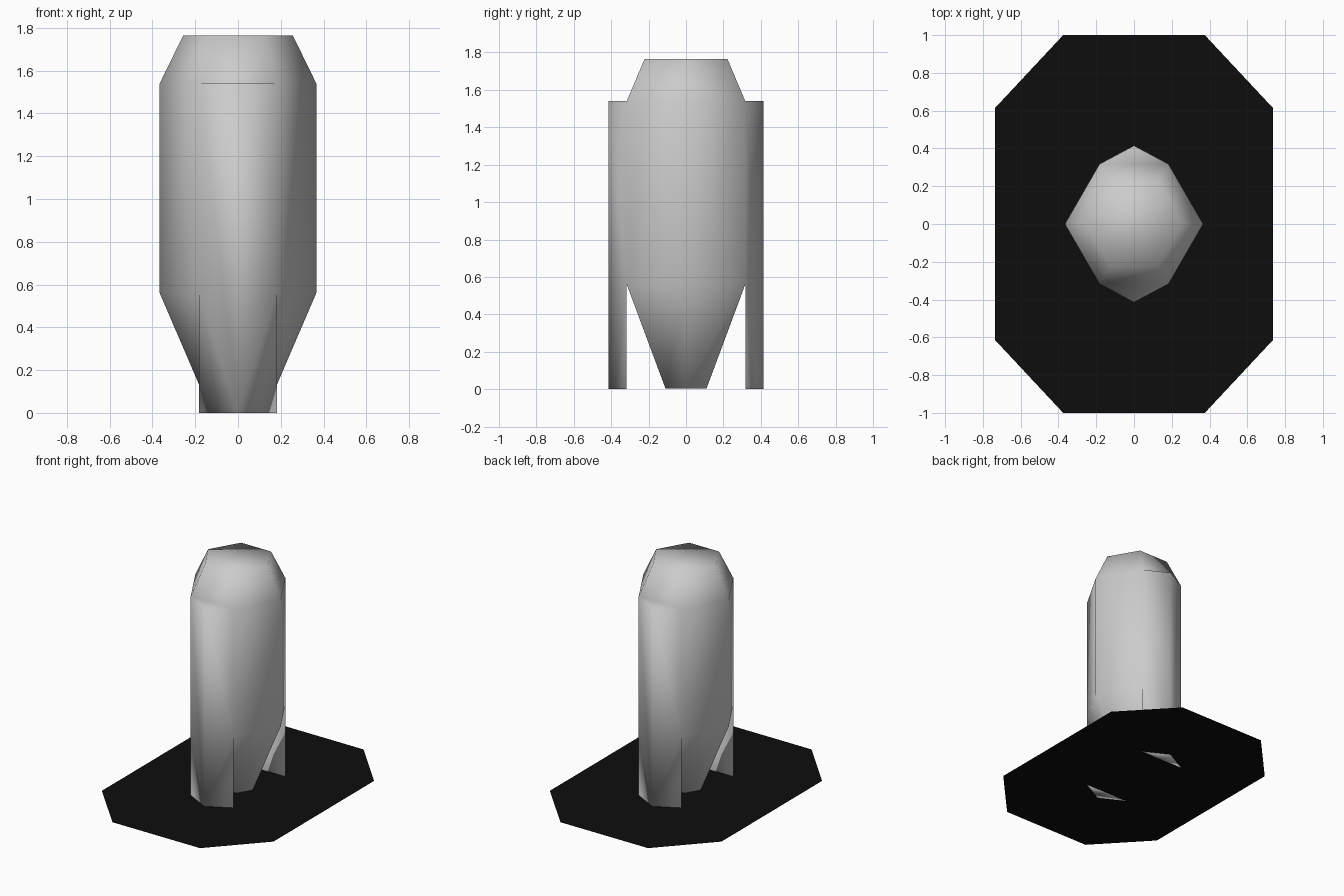
import bpy, bmesh
from math import cos, sin, pi

cube = bpy.data.objects.get("Cube")
if cube:
    bpy.data.objects.remove(cube, do_unlink=True)


def material(name, value):
    mat = bpy.data.materials.new(name)
    mat.use_nodes = True
    col = (value, value, value, 1)
    mat.diffuse_color = col
    mat.node_tree.nodes["Principled BSDF"].inputs["Base Color"].default_value = col
    return mat


def finish(bm, name, mat):
    bmesh.ops.recalc_face_normals(bm, faces=bm.faces)
    mesh = bpy.data.meshes.new(name)
    bm.to_mesh(mesh)
    bm.free()
    mesh.materials.append(mat)
    obj = bpy.data.objects.new(name, mesh)
    bpy.context.collection.objects.link(obj)
    return obj


grey = material("light grey", 0.6)
black = material("black", 0.004)

SIDES = 6
FLAT_SIDES = (1, 4)       # the back and front sides carry the fins
FIN_Y = 0.415

# Six-sided hull: tapered foot, straight walls, chamfered top
bm = bmesh.new()
profile = [(0.127, 0.004), (0.366, 0.56), (0.366, 1.54), (0.256, 1.765)]
rings = [[bm.verts.new((r * cos(i * pi / 3), r * sin(i * pi / 3), z))
          for i in range(SIDES)] for r, z in profile]
bm.faces.new(rings[0])
bm.faces.new(rings[-1])
for level, (low, high) in enumerate(zip(rings, rings[1:])):
    for i in range(SIDES):
        if level == 1 and i in FLAT_SIDES:
            continue
        j = (i + 1) % SIDES
        bm.faces.new((low[i], low[j], high[j], high[i]))

# Triangular fins welded to the front and back walls, reaching the ground
for i in FLAT_SIDES:
    y = FIN_Y if i == 1 else -FIN_Y
    tip_low = bm.verts.new((0, y, 0))
    tip_high = bm.verts.new((0, y, 1.54))
    mids = rings[1][i], rings[1][i + 1]
    tops = rings[2][i], rings[2][i + 1]
    feet = [bm.verts.new((m.co.x, m.co.y, 0)) for m in mids]
    for mid, top, foot in zip(mids, tops, feet):
        bm.faces.new((foot, mid, top, tip_high, tip_low))
    bm.faces.new((feet[0], feet[1], mids[1], mids[0]))
    bm.faces.new((tops[0], tops[1], tip_high))
    bm.faces.new((feet[0], feet[1], tip_low))
for face in bm.faces:
    face.smooth = True
finish(bm, "finned_hull", grey)

# Thin octagonal ground plate
bm = bmesh.new()
corner = [(0.735, 0.615), (0.375, 1)]
outline = corner + [(-x, y) for x, y in reversed(corner)]
outline += [(-x, -y) for x, y in outline]
bm.faces.new([bm.verts.new((x, y, 0.002)) for x, y in outline])
finish(bm, "ground_plate", black)
